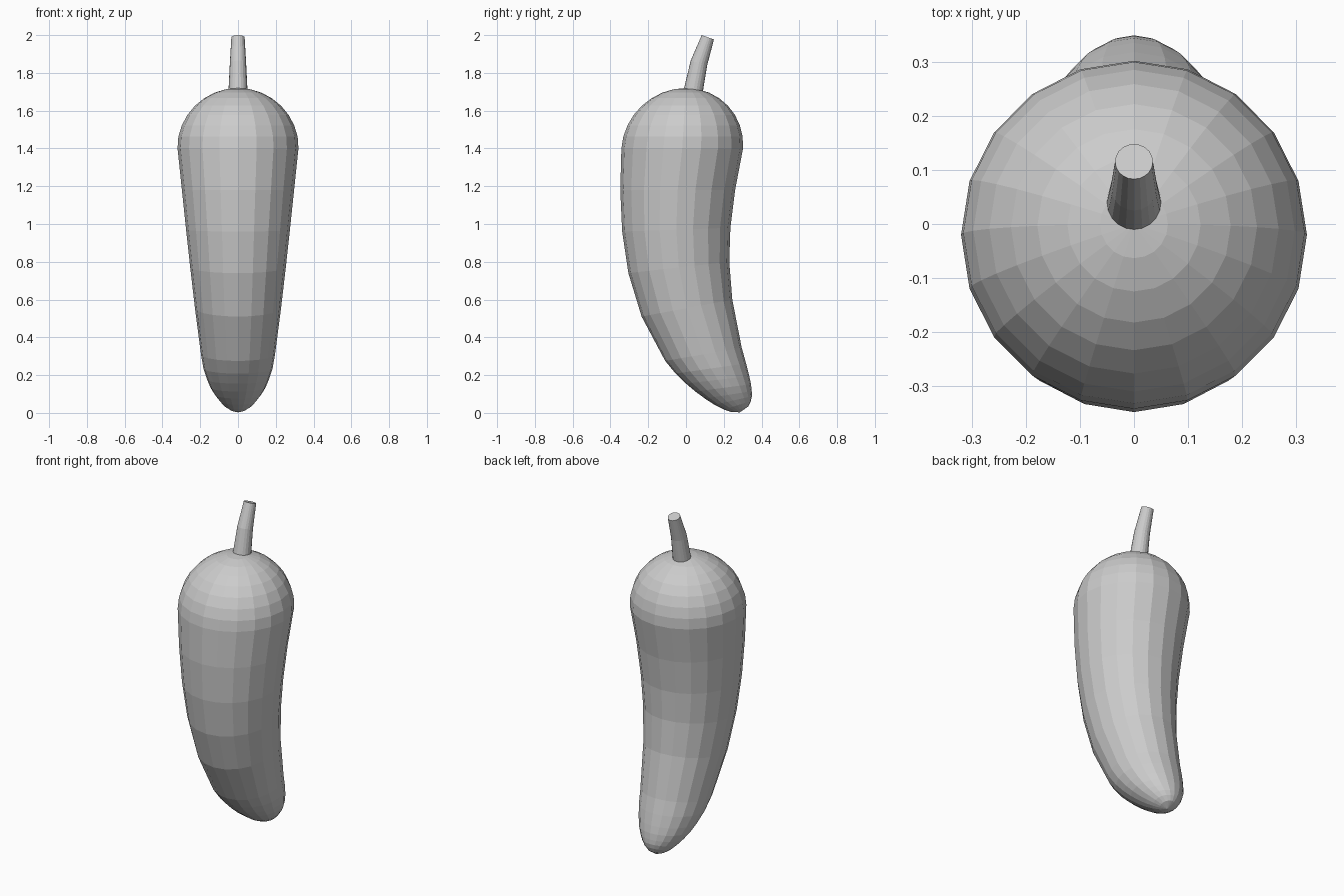
import bpy, bmesh, math
from mathutils import Vector

if "Cube" in bpy.data.objects:
    bpy.data.objects.remove(bpy.data.objects["Cube"])

SIDES = 20


def ring_tube(name, rings, start_pole=None, end_pole=None):
    """Skin rings given as (left y, left z, right y, right z, half width in x)."""
    bm = bmesh.new()
    loops = []
    for ly, lz, ry, rz, hw in rings:
        left, right = Vector((0, ly, lz)), Vector((0, ry, rz))
        mid, half = (left + right) / 2, (right - left) / 2
        loop = []
        for i in range(SIDES):
            a = math.tau * i / SIDES
            loop.append(bm.verts.new(mid + half * math.sin(a) + Vector((hw * math.cos(a), 0, 0))))
        loops.append(loop)
    for a, b in zip(loops, loops[1:]):
        for i in range(SIDES):
            j = (i + 1) % SIDES
            bm.faces.new((a[i], a[j], b[j], b[i]))
    for loop, pole in ((loops[0], start_pole), (loops[-1], end_pole)):
        if pole is None:
            bm.faces.new(loop)
        else:
            tip = bm.verts.new((0, *pole))
            for i in range(SIDES):
                bm.faces.new((loop[i], loop[(i + 1) % SIDES], tip))
    bmesh.ops.recalc_face_normals(bm, faces=bm.faces[:])
    mesh = bpy.data.meshes.new(name)
    bm.to_mesh(mesh)
    bm.free()
    obj = bpy.data.objects.new(name, mesh)
    bpy.context.collection.objects.link(obj)
    return obj


# Rounded shoulder at the top, leaning slightly towards the stem
shoulder = []
for k in range(1, 8):
    t = math.pi / 2 * k / 8
    r, z, cy = 0.322 * math.sin(t), 1.4 + 0.32 * math.cos(t), -0.02 + 0.02 * math.cos(t)
    shoulder.append((cy - r, z, cy + r, z, r))

# Curved tapering body and blunt bent tip
body = [
    (-0.342, 1.40, 0.302, 1.40, 0.32),
    (-0.348, 1.18, 0.26, 1.18, 0.297),
    (-0.338, 0.96, 0.235, 0.98, 0.275),
    (-0.305, 0.74, 0.229, 0.80, 0.253),
    (-0.235, 0.51, 0.245, 0.60, 0.228),
    (-0.11, 0.275, 0.295, 0.345, 0.196),
    (-0.055, 0.208, 0.318, 0.262, 0.183),
    (0.00, 0.155, 0.335, 0.195, 0.163),
    (0.05, 0.113, 0.344, 0.152, 0.145),
    (0.10, 0.076, 0.348, 0.115, 0.122),
    (0.15, 0.043, 0.349, 0.088, 0.098),
    (0.20, 0.018, 0.343, 0.062, 0.073),
    (0.24, 0.005, 0.33, 0.034, 0.042),
]
ring_tube("pepper_body", shoulder + body, (0.0, 1.72), (0.285, 0.003))

# Bent tapering stem
ring_tube("pepper_stem", [
    (-0.015, 1.69, 0.085, 1.675, 0.05),
    (-0.01, 1.72, 0.09, 1.705, 0.05),
    (0.025, 1.865, 0.112, 1.84, 0.043),
    (0.083, 2.00, 0.148, 1.977, 0.035),
])
